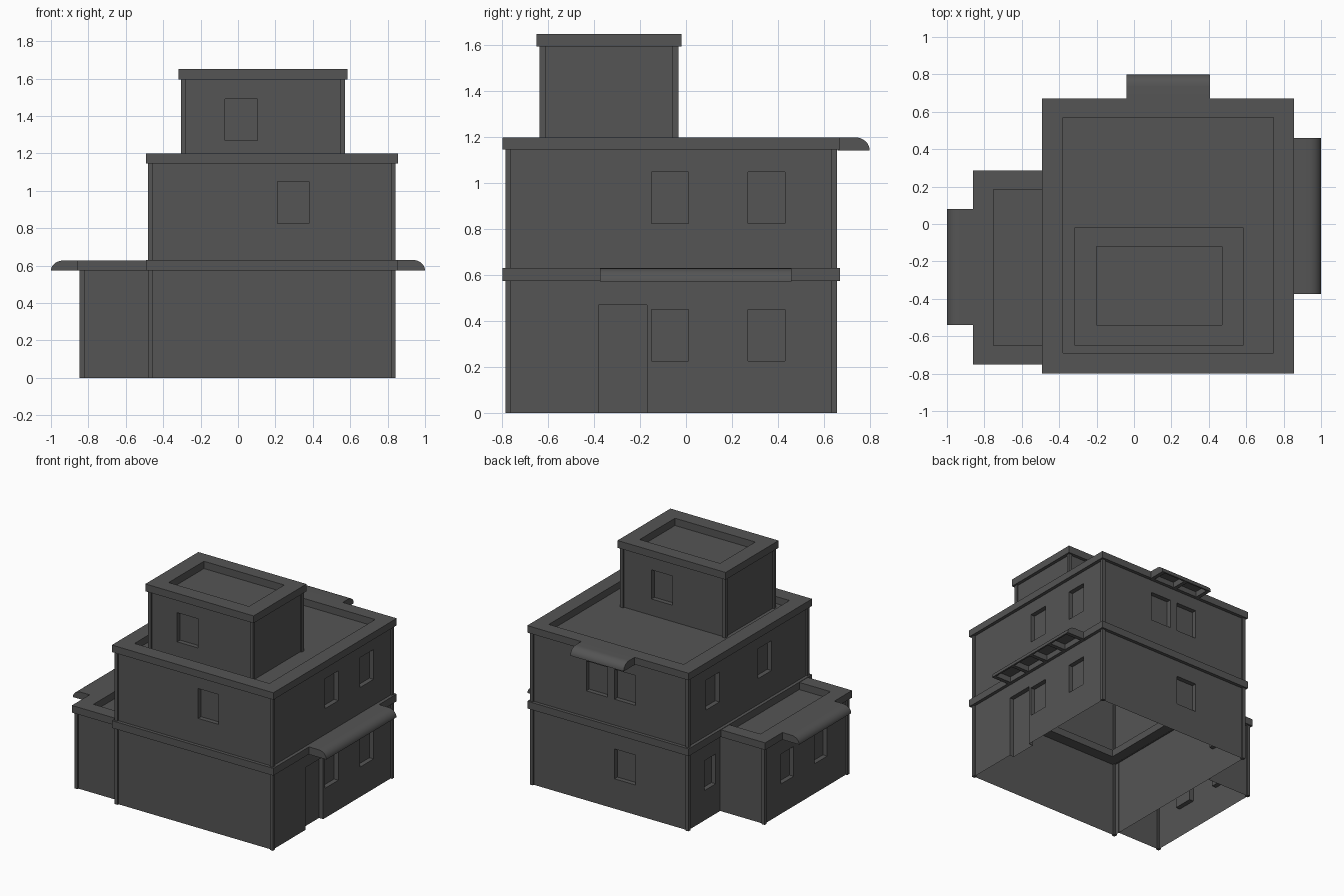
import bpy, bmesh, math

if "Cube" in bpy.data.objects:
    bpy.data.objects.remove(bpy.data.objects["Cube"])

mat = bpy.data.materials.new("dark_grey")
mat.diffuse_color = (0.09, 0.09, 0.09, 1)
mat.use_nodes = True
mat.node_tree.nodes["Principled BSDF"].inputs["Base Color"].default_value = mat.diffuse_color


def finish(name, bm, normals=True):
    bmesh.ops.remove_doubles(bm, verts=bm.verts, dist=0.0005)
    if normals:
        bmesh.ops.recalc_face_normals(bm, faces=bm.faces)
    me = bpy.data.meshes.new(name)
    bm.to_mesh(me)
    bm.free()
    ob = bpy.data.objects.new(name, me)
    me.materials.append(mat)
    bpy.context.collection.objects.link(ob)
    return ob


def quad(bm, pts):
    bm.faces.new([bm.verts.new(p) for p in pts])


def wall(bm, p, d, length, z0, z1, holes, depth=0.035):
    """Wall sheet from p along unit direction d, with recessed panes at holes."""
    n = (d[1], -d[0])                                   # outward
    def P(u, z, inset=0):
        return (p[0] + d[0]*u - n[0]*inset, p[1] + d[1]*u - n[1]*inset, z)
    us = sorted({0, length, *[h[0] for h in holes], *[h[1] for h in holes]})
    zs = sorted({z0, z1, *[h[2] for h in holes], *[h[3] for h in holes]})
    for a, b in zip(us, us[1:]):
        for c, e in zip(zs, zs[1:]):
            mu, mz = (a + b)/2, (c + e)/2
            if not any(h[0] < mu < h[1] and h[2] < mz < h[3] for h in holes):
                quad(bm, [P(a, c), P(b, c), P(b, e), P(a, e)])
    for a, b, c, e in holes:
        ring = [(a, c), (b, c), (b, e), (a, e)]
        quad(bm, [P(u, z, depth) for u, z in ring])
        for i in range(4):
            q, r = ring[i], ring[(i + 1) % 4]
            if q[1] == r[1] == z0:                      # open door sill
                continue
            quad(bm, [P(*q), P(*r), P(*r, depth), P(*q, depth)])


def block(name, x0, x1, y0, y1, z0, z1, front=(), right=(), back=(), left=(), open_right=False):
    """Four walls and corner posts; openings are (from, to, bottom, top)."""
    s, w = 0.012, 0.025
    a, b, c, e = x0 + s, x1 - s, y0 + s, y1 - s
    bm = bmesh.new()
    wall(bm, (a, c), (1, 0), b - a, z0, z1, [(h[0]-a, h[1]-a, h[2], h[3]) for h in front])
    wall(bm, (b, e), (-1, 0), b - a, z0, z1, [(b-h[1], b-h[0], h[2], h[3]) for h in back])
    wall(bm, (a, e), (0, -1), e - c, z0, z1, [(e-h[1], e-h[0], h[2], h[3]) for h in left])
    if not open_right:
        wall(bm, (b, c), (0, 1), e - c, z0, z1, [(h[0]-c, h[1]-c, h[2], h[3]) for h in right])
    finish(name + "_walls", bm, normals=False)
    bm = bmesh.new()
    for px in ([x0] if open_right else [x0, x1 - w]):
        for py in (y0, y1 - w):
            vs = bmesh.ops.create_cube(bm, size=1)["verts"]
            for v in vs:
                v.co = (px + (v.co.x + .5)*w, py + (v.co.y + .5)*w, z0 + (v.co.z + .5)*(z1 - z0))
    finish(name + "_corner_posts", bm)


def cornice(name, outer, inner, z0, z1, roof=True):
    """Rectangular ring (x0, x1, y0, y1), optionally closed with a sunken roof."""
    bm = bmesh.new()
    def loop(r, z):
        x0, x1, y0, y1 = r
        return [bm.verts.new(c) for c in ((x0, y0, z), (x1, y0, z), (x1, y1, z), (x0, y1, z))]
    loops = [loop(outer, z0), loop(outer, z1), loop(inner, z1), loop(inner, z0)]
    for k in range(4):
        l, m = loops[k], loops[(k + 1) % 4]
        for i in range(4):
            j = (i + 1) % 4
            bm.faces.new((l[i], l[j], m[j], m[i]))
    finish(name, bm)
    if roof:
        bm = bmesh.new()
        x0, x1, y0, y1 = inner
        quad(bm, [(x0, y0, z0), (x1, y0, z0), (x1, y1, z0), (x0, y1, z0)])
        finish(name + "_roof", bm, normals=False)


def awning(name, place, a, b, depth, z0, z1, cells):
    """Curved canopy shell with ribs; place(out, along, z) gives the position."""
    bm = bmesh.new()
    h, r, t, steps = z1 - z0, 0.065, 0.013, 8
    def arc(off):
        return [(depth - r + (r - off)*math.sin(k/steps*math.pi/2),
                 z0 + (h - off)*math.cos(k/steps*math.pi/2)) for k in range(steps + 1)]
    def prism(prof, s, e):
        va = [bm.verts.new(place(u, s, z)) for u, z in prof]
        vb = [bm.verts.new(place(u, e, z)) for u, z in prof]
        bm.faces.new(va)
        bm.faces.new(vb[::-1])
        for i in range(len(prof)):
            j = (i + 1) % len(prof)
            bm.faces.new((va[i], va[j], vb[j], vb[i]))
    prism([(-0.01, z1)] + arc(0) + arc(t)[::-1] + [(-0.01, z1 - t)], a, b)
    rib = 0.03
    for k in range(cells + 1):
        s = a + (b - a - rib)*k/cells
        prism([(-0.01, z1 - 0.002)] + arc(0.002) + [(-0.01, z0)], s, s + rib)
    bmesh.ops.recalc_face_normals(bm, faces=bm.faces)
    ob = finish(name, bm)
    bpy.ops.object.select_all(action='DESELECT')
    ob.select_set(True)
    bpy.context.view_layer.objects.active = ob
    bpy.ops.object.shade_smooth_by_angle(angle=math.radians(30))


# Window heights per storey
LO, UP, TW = (0.225, 0.45), (0.825, 1.05), (1.27, 1.49)

# Main two-storey block
block("main", -0.48, 0.842, -0.787, 0.657, 0, 1.155,
      front=[(0.21, 0.38, *UP)],
      right=[(-0.15, 0.01, *LO), (0.27, 0.43, *LO), (-0.15, 0.01, *UP), (0.27, 0.43, *UP),
             (-0.38, -0.17, 0, 0.47)],
      back=[(0.205, 0.38, *UP), (-0.03, 0.145, *UP), (-0.03, 0.145, *LO)],
      left=[(0.27, 0.43, *UP), (-0.35, -0.19, *UP), (0.315, 0.45, *LO)])
main_out, main_in = (-0.492, 0.855, -0.80, 0.67), (-0.38, 0.745, -0.69, 0.57)
cornice("middle_band", main_out, main_in, 0.575, 0.63, roof=False)
cornice("main_cornice", main_out, main_in, 1.147, 1.2)

# Roof tower
block("tower", -0.305, 0.572, -0.637, -0.033, 1.147, 1.6,
      front=[(-0.07, 0.105, *TW)], back=[(0.145, 0.32, *TW)])
cornice("tower_cornice", (-0.317, 0.585, -0.65, -0.02), (-0.20, 0.47, -0.54, -0.12), 1.595, 1.65)

# Single-storey side annex
block("annex", -0.847, -0.455, -0.737, 0.273, 0, 0.58,
      left=[(-0.09, 0.06, *LO), (-0.49, -0.34, *LO)], open_right=True)
cornice("annex_cornice", (-0.86, -0.46, -0.75, 0.285), (-0.75, -0.465, -0.65, 0.185), 0.573, 0.627)

# Curved awnings
awning("right_awning", lambda o, s, z: (0.855 + o, s, z), -0.375, 0.46, 0.145, 0.573, 0.63, 4)
awning("left_awning", lambda o, s, z: (-0.86 - o, s, z), -0.54, 0.08, 0.14, 0.573, 0.627, 3)
awning("back_awning", lambda o, s, z: (s, 0.67 + o, z), -0.04, 0.405, 0.13, 1.143, 1.2, 2)
